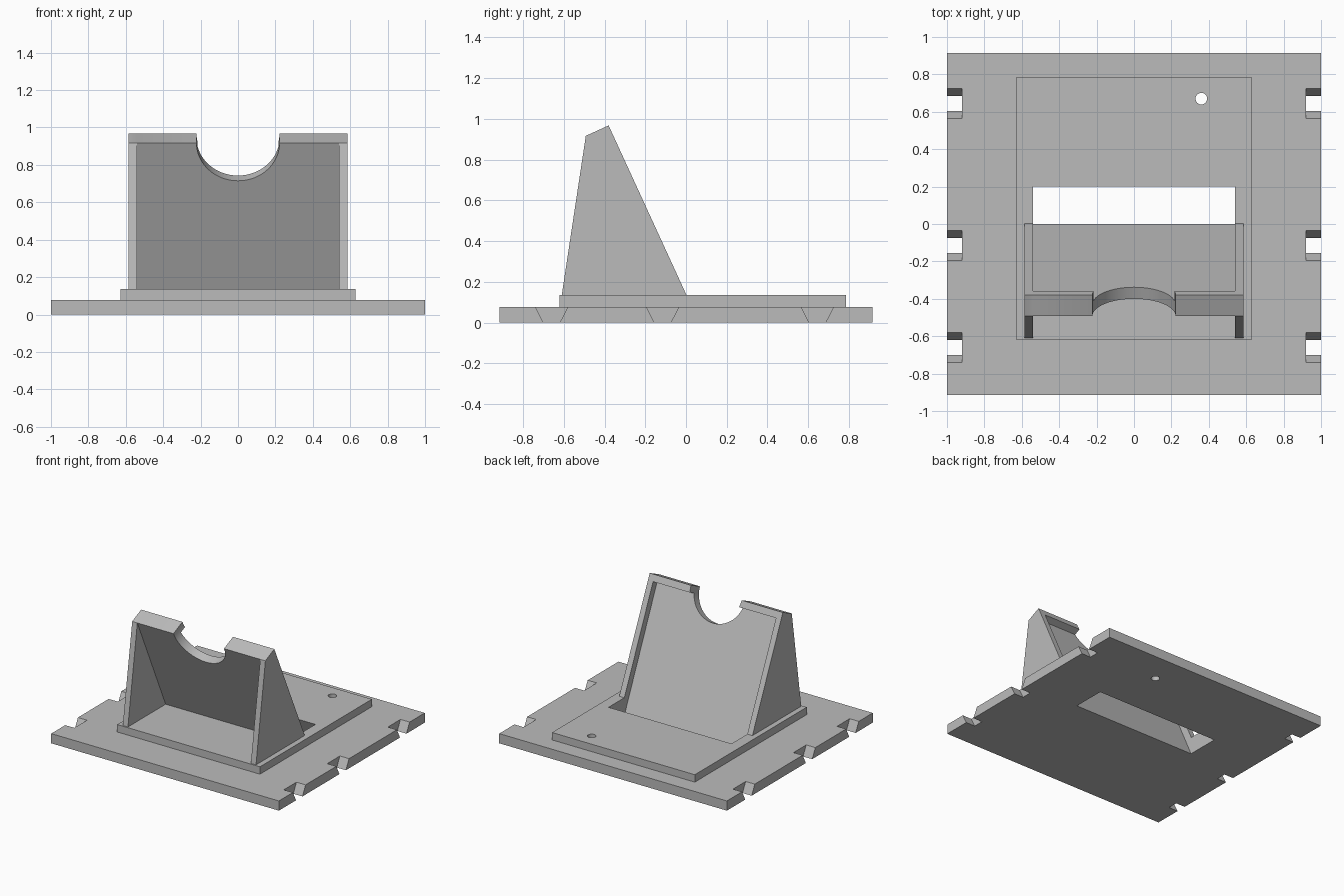
import bpy
import bmesh
from math import atan
from mathutils import Matrix, Vector

cube = bpy.data.objects.get("Cube")
if cube:
    bpy.data.objects.remove(cube, do_unlink=True)

GREY = (0.5, 0.5, 0.5, 1)
grey = bpy.data.materials.new("plain grey")
grey.use_nodes = True
grey.diffuse_color = GREY
grey.node_tree.nodes["Principled BSDF"].inputs["Base Color"].default_value = GREY

BASE_TOP, PLINTH_TOP = 0.077, 0.136
LEAN = 0.455                      # backward lean of the cradle: y lost per unit of z
INNER, OUTER = 0.54, 0.585        # inside and outside of the side plates


def add_object(name, bm):
    bmesh.ops.recalc_face_normals(bm, faces=bm.faces)
    mesh = bpy.data.meshes.new(name)
    bm.to_mesh(mesh)
    bm.free()
    mesh.materials.append(grey)
    obj = bpy.data.objects.new(name, mesh)
    bpy.context.collection.objects.link(obj)
    return obj


def prism(name, x0, x1, profile):
    """Extrude a (y, z) profile from x0 to x1."""
    bm = bmesh.new()
    face = bm.faces.new([bm.verts.new((x0, y, z)) for y, z in profile])
    ext = bmesh.ops.extrude_face_region(bm, geom=[face])["geom"]
    verts = [v for v in ext if isinstance(v, bmesh.types.BMVert)]
    bmesh.ops.translate(bm, verts=verts, vec=(x1 - x0, 0, 0))
    return add_object(name, bm)


def slab(name, half_x, y0, y1, z0, z1):
    return prism(name, -half_x, half_x, [(y0, z0), (y1, z0), (y1, z1), (y0, z1)])


def cylinder(name, radius, depth, matrix):
    bm = bmesh.new()
    bmesh.ops.create_cone(bm, cap_ends=True, segments=64, radius1=radius,
                          radius2=radius, depth=depth, matrix=matrix)
    return add_object(name, bm)


def combine(target, others, operation):
    """Apply exact booleans to the target."""
    for other in others:
        mod = target.modifiers.new(operation.lower(), "BOOLEAN")
        mod.operation, mod.object, mod.solver = operation, other, "EXACT"
        bpy.context.view_layer.objects.active = target
        bpy.ops.object.modifier_apply(modifier=mod.name)


def discard(objects):
    for obj in objects:
        bpy.data.objects.remove(obj, do_unlink=True)


# Base plate and raised plinth
base = slab("base_plate", 1, -0.915, 0.915, 0, BASE_TOP)
plinth = slab("plinth", 0.627, -0.62, 0.785, BASE_TOP, PLINTH_TOP)

# Leaning slot and small round hole through both
low, high = -0.1, 0.3
slot = prism("slot_cutter", -INNER, INNER,
             [(-LEAN * low, low), (0.262 - LEAN * low, low),
              (0.262 - LEAN * high, high), (-LEAN * high, high)])
hole = cylinder("hole_cutter", 0.031, 1, Matrix.Translation((0.36, 0.67, 0)))

# Flared notches along both side edges
notches = []
for y in (-0.66, -0.115, 0.645):
    for x0, x1 in ((-1.1, -0.92), (0.92, 1.1)):
        notches.append(prism("notch_cutter", x0, x1,
                             [(y - 0.02, -0.04), (y + 0.02, -0.04),
                              (y + 0.1, 0.117), (y - 0.1, 0.117)]))
combine(base, [slot, hole] + notches, "DIFFERENCE")
combine(plinth, [slot, hole], "DIFFERENCE")
discard([slot, hole] + notches)

# Leaning wall with a lip along its top, recessed behind the side plates
front_top, back_top = (-0.492, 0.917), (-0.38, 0.968)
wall = prism("cradle", -INNER, INNER,
             [(front_top[0] + LEAN * (front_top[1] - PLINTH_TOP), PLINTH_TOP),
              front_top, back_top, (-0.358, 0.92), (-0.408, 0.897),
              (-LEAN * PLINTH_TOP, PLINTH_TOP)])

# Tapered side plates joined to the wall
plates = [prism("side_plate", x0, x1,
                [(-0.61, PLINTH_TOP), front_top, back_top, (0.002, PLINTH_TOP)])
          for x0, x1 in ((-OUTER, -INNER), (INNER, OUTER))]
combine(wall, plates, "UNION")
discard(plates)

# Half-round rest cut square to the wall
middle = (Vector((0, *front_top)) + Vector((0, *back_top))) / 2
axis = Vector((0, 1, LEAN)).to_track_quat("Z", "Y").to_matrix().to_4x4()
rest = cylinder("rest_cutter", 0.222, 0.6, Matrix.Translation(middle) @ axis)
combine(wall, [rest], "DIFFERENCE")
discard([rest])

# Smooth the round cuts, keep other edges sharp
for obj in (base, plinth, wall):
    bpy.ops.object.select_all(action="DESELECT")
    obj.select_set(True)
    bpy.context.view_layer.objects.active = obj
    bpy.ops.object.shade_smooth_by_angle(angle=atan(0.5))
